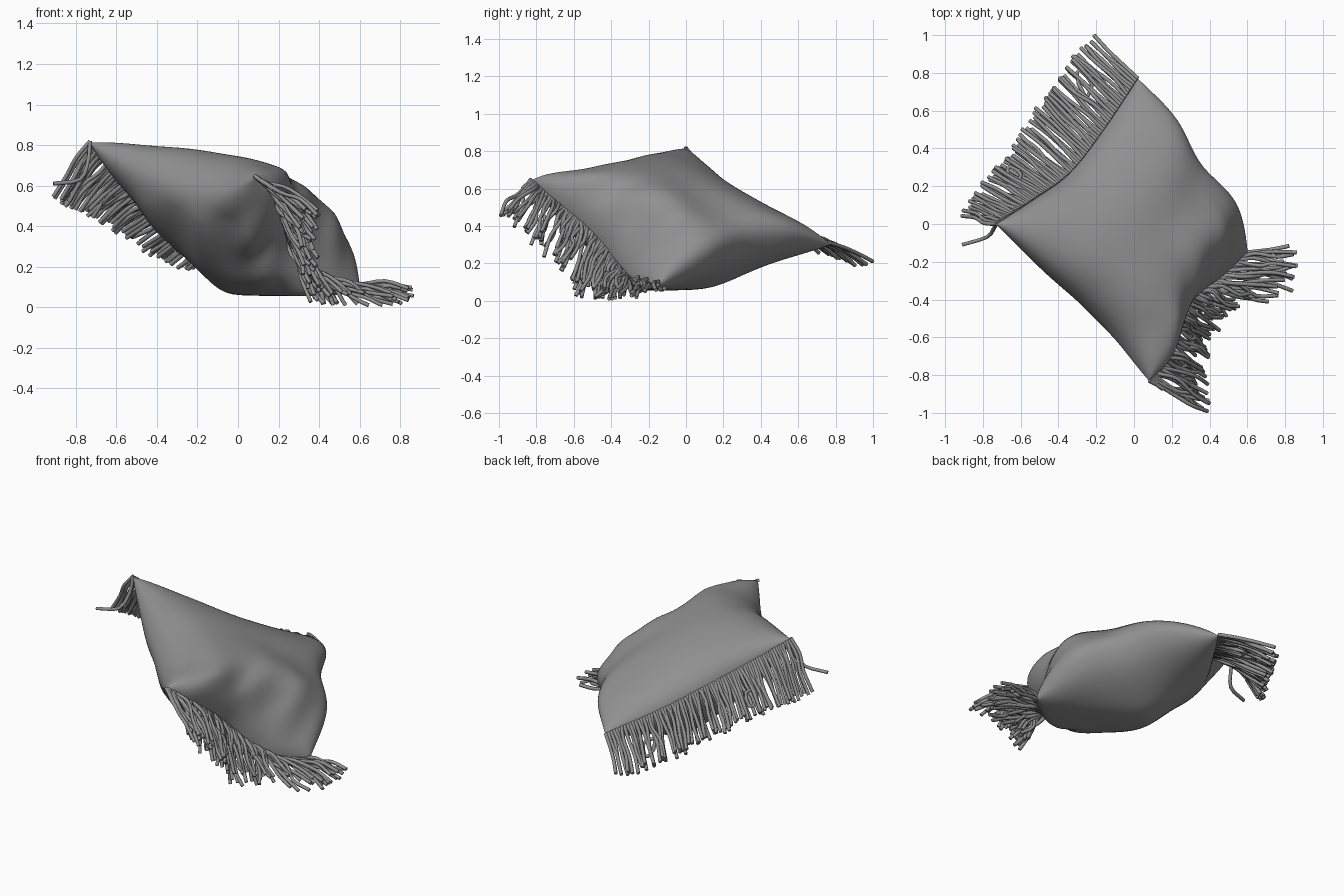
import bpy, bmesh, math, random
from mathutils import Vector

if "Cube" in bpy.data.objects:
    bpy.data.objects.remove(bpy.data.objects["Cube"])
random.seed(4)

# Dark grey cloth
cloth = bpy.data.materials.new("grey_cloth")
cloth.diffuse_color = (.28, .28, .28, 1)
cloth.use_nodes = True
cloth.node_tree.nodes["Principled BSDF"].inputs["Base Color"].default_value = cloth.diffuse_color


def spline(pts, t):
    """Smooth curve through evenly spaced points, t in 0..1."""
    n = len(pts) - 1
    i = min(int(t * n), n - 1)
    f = t * n - i
    p1, p2 = Vector(pts[i]), Vector(pts[i + 1])
    p0 = Vector(pts[i - 1]) if i > 0 else 2 * p1 - p2
    p3 = Vector(pts[i + 2]) if i + 2 <= n else 2 * p2 - p1
    return 0.5 * (2 * p1 + (p2 - p0) * f + (2 * p0 - 5 * p1 + 4 * p2 - p3) * f ** 2
                  + (3 * p1 - p0 - 3 * p2 + p3) * f ** 3)


# Four corners and the seams between them
A, B = (-.73, 0, .82), (.02, .77, .31)
C, D = (.60, -.15, .08), (.08, -.83, .65)
seam_ab = [A, (-.53, .13, .66), (-.34, .27, .52), (-.16, .50, .40), B]
seam_dc = [D, (.17, -.73, .56), (.22, -.57, .43), (.26, -.45, .31),
           (.35, -.36, .19), (.46, -.28, .11), C]
seam_ad = [A, (-.48, -.23, .72), (-.25, -.43, .64), (-.08, -.61, .61), D]
seam_bc = [B, (.20, .56, .33), (.32, .32, .29), (.51, .11, .21), C]
axis = Vector((.49, .20, .85)).normalized()


def mid_sheet(u, v):
    """Surface spanned by the four seams."""
    a, b, c, d = map(Vector, (A, B, C, D))
    return ((1 - u) * spline(seam_ab, v) + u * spline(seam_dc, v)
            + (1 - v) * spline(seam_ad, u) + v * spline(seam_bc, u)
            - ((1 - u) * (1 - v) * a + (1 - u) * v * b + u * v * c + u * (1 - v) * d))


def wrinkle(u, v):
    """Gathers running in from the crumpled seams."""
    w = .020 * math.sin(24 * v + 4 * u) * math.exp(-((1 - u) / .2) ** 2)
    w += .014 * math.sin(19 * u + 5 * v) * math.exp(-(v / .22) ** 2)
    w += .006 * math.sin(15 * u + 2) * math.exp(-((1 - v) / .2) ** 2)
    return w


def swell(side, u, v):
    """Stuffing height, fuller toward the low corner."""
    e = max(0, 16 * u * (1 - u) * v * (1 - v))
    if side > 0:
        h = .285 * (1 + .35 * (u - .5)) * e ** .42
        h += .05 * math.exp(-((u - .78) / .2) ** 2 - ((v - .68) / .25) ** 2) * min(1, e * 2)
    else:
        h = .285 * (1 + .25 * (v - .5)) * e ** .47
        h += .05 * math.exp(-((u - .45) / .25) ** 2 - ((v - .78) / .2) ** 2) * min(1, e * 2)
    return h + side * wrinkle(u, v + .2 * side) * min(1, e * 3)


# Stuffed cushion: two bulging sheets joined at the seams
N = 56
bm = bmesh.new()
for side in (1, -1):
    grid = []
    for i in range(N + 1):
        u = .5 - .5 * math.cos(math.pi * i / N)
        row = []
        for j in range(N + 1):
            v = .5 - .5 * math.cos(math.pi * j / N)
            p = mid_sheet(u, v) + axis * side * swell(side, u, v)
            # soft floor so the underside flattens gently
            d = p.z - .06
            p.z = .05 + .5 * (d + math.sqrt(d * d + .0008))
            row.append(bm.verts.new(p))
        grid.append(row)
    for i in range(N):
        for j in range(N):
            bm.faces.new((grid[i][j], grid[i + 1][j], grid[i + 1][j + 1], grid[i][j + 1]))
bmesh.ops.remove_doubles(bm, verts=bm.verts, dist=.0004)
bmesh.ops.recalc_face_normals(bm, faces=bm.faces)
for f in bm.faces:
    f.smooth = True
mesh = bpy.data.meshes.new("cushion_body")
bm.to_mesh(mesh)
bm.free()
mesh.materials.append(cloth)
bpy.context.collection.objects.link(bpy.data.objects.new("cushion_body", mesh))


def jitter(s):
    return Vector([random.uniform(-s, s) for _ in range(3)])


def fringe(name, strands):
    """Round cords, each a smooth path through a few points."""
    cu = bpy.data.curves.new(name, 'CURVE')
    cu.dimensions = '3D'
    cu.bevel_depth = .0105
    cu.bevel_resolution = 1
    cu.use_fill_caps = True
    cu.materials.append(cloth)
    for pts in strands:
        sp = cu.splines.new('POLY')
        sp.points.add(9)
        sp.use_smooth = True
        for k in range(10):
            p = spline(pts, k / 9)
            sp.points[k].co = (p.x, p.y, max(p.z, .0105), 1)
    bpy.context.collection.objects.link(bpy.data.objects.new(name, cu))


def strands_between(seam, tips, count, spread, wave, lift):
    out = []
    for i in range(count):
        t = i / (count - 1)
        base = spline(seam, t)
        tip = spline(tips, t) + jitter(spread)
        mids = [base.lerp(tip, s) + jitter(wave) + Vector((0, 0, lift * 4 * s * (1 - s)))
                for s in (.33, .67)]
        out.append([base] + mids + [tip])
    return out


# Hanging fringe on the straight side, with one stray cord at the corner
tips_ab = [(-.90, .06, .55), (-.75, .25, .47), (-.59, .48, .38), (-.41, .74, .27), (-.22, .99, .19)]
left = strands_between(seam_ab, tips_ab, 80, .022, .010, .015)
left.append([Vector(p) for p in (A, (-.74, -.02, .72), (-.78, -.07, .63), (-.91, -.11, .61))])
for t in (.27, .8):   # curled cords
    b, e = spline(seam_ab, t), spline(tips_ab, t)
    side = Vector((.05, .05, 0))
    left.append([b, b.lerp(e, .6), b.lerp(e, .9) + side, b.lerp(e, .6) + side, b.lerp(e, .5)])
fringe("left_fringe", left)

# Crumpled fringe on the opposite side, resting on the floor
tips_dc = [(.36, -.97, .50), (.35, -.83, .36), (.36, -.67, .21), (.39, -.55, .06),
           (.52, -.43, .04), (.80, -.31, .05), (.82, -.15, .07)]
fringe("right_fringe", strands_between(seam_dc, tips_dc, 100, .045, .025, .01))
